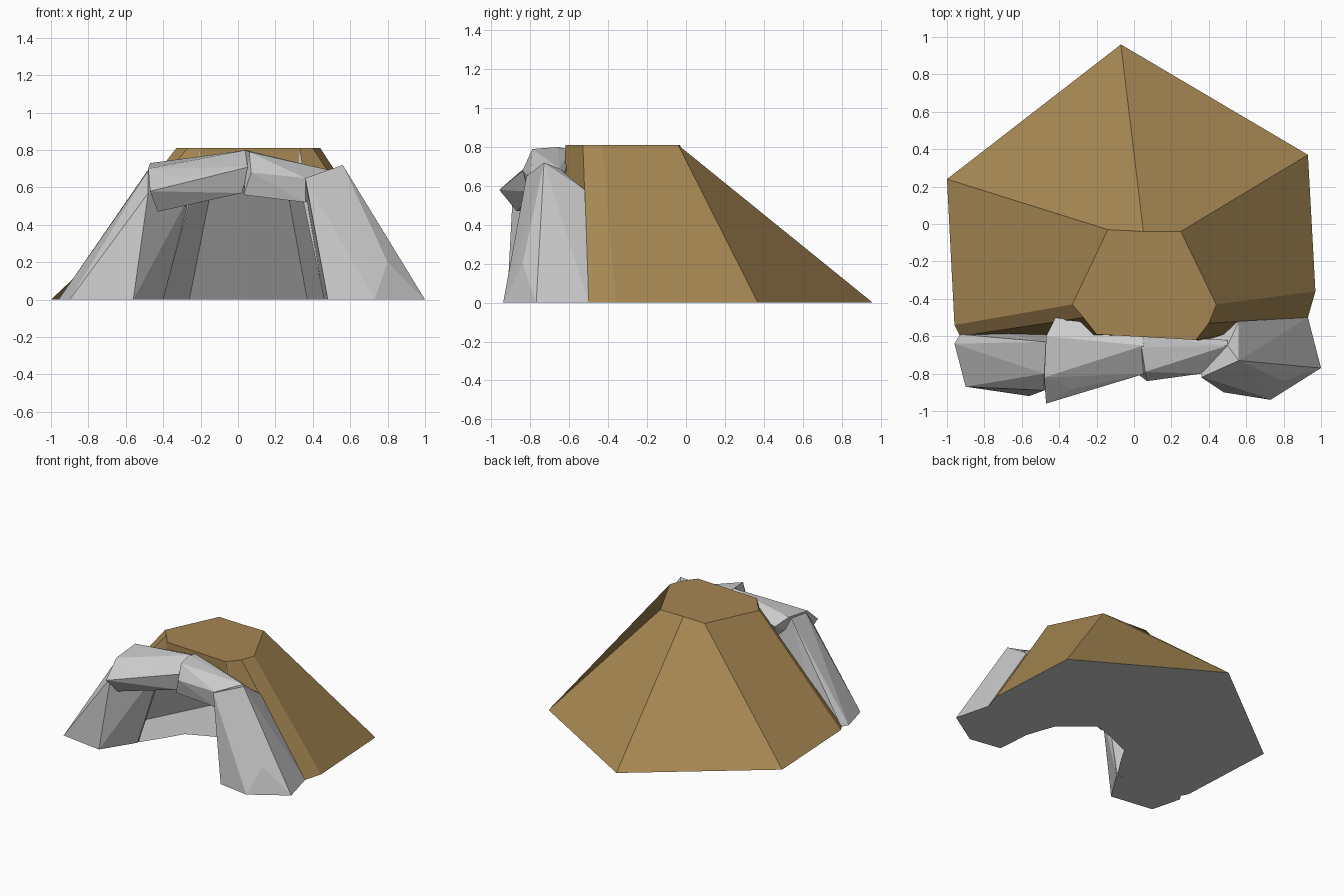
import bpy, bmesh

if "Cube" in bpy.data.objects:
    bpy.data.objects.remove(bpy.data.objects["Cube"])

earth = bpy.data.materials.new("earth")
earth.diffuse_color = (0.38, 0.24, 0.085, 1)
earth.use_nodes = True
earth.node_tree.nodes["Principled BSDF"].inputs["Base Color"].default_value = earth.diffuse_color


def add_object(name, bm, material=None):
    mesh = bpy.data.meshes.new(name)
    bm.to_mesh(mesh)
    bm.free()
    obj = bpy.data.objects.new(name, mesh)
    bpy.context.collection.objects.link(obj)
    if material:
        mesh.materials.append(material)
    return obj


def ring(bm, pts, z):
    return [bm.verts.new((x, y, z)) for x, y in pts]


def strip(bm, a, b):
    """Quads between two open rows of equal length."""
    for i in range(len(a) - 1):
        bm.faces.new((a[i], b[i], b[i + 1], a[i + 1]))


def rock(name, pts):
    """Faceted boulder: convex hull of its corner points."""
    bm = bmesh.new()
    for p in pts:
        bm.verts.new(p)
    res = bmesh.ops.convex_hull(bm, input=bm.verts)
    junk = [g for g in res["geom_interior"] if isinstance(g, bmesh.types.BMVert)]
    bmesh.ops.delete(bm, geom=junk, context='VERTS')
    bmesh.ops.recalc_face_normals(bm, faces=bm.faces)
    return add_object(name, bm)


# Rows run from the left side of the opening, round the back, to the right side
outer_base = [(-.40, -.66), (-.93, -.60), (-.96, -.54), (-1, .24), (-.07, .96),
              (.93, .37), (.97, -.36), (.93, -.50), (.46, -.64)]
outer_top = [(-.20, -.59), (-.27, -.50), (-.33, -.43), (-.14, -.03), (.05, -.04),
             (.25, -.04), (.44, -.43), (.40, -.53), (.33, -.62)]
inner_base = [(-.40, -.66), (-.48, -.50), (-.58, -.33), (-.26, .29), (.05, .295),
              (.37, .30), (.68, -.36), (.57, -.50), (.46, -.64)]
inner_top = [(-.22, -.60), (-.25, -.52), (-.30, -.43), (-.13, -.14), (.05, -.14),
             (.25, -.14), (.42, -.43), (.38, -.52), (.32, -.61)]
H, CEILING = .81, .66

# Earth mound: sloping sides, flat top and the band above the opening
bm = bmesh.new()
ob, ot = ring(bm, outer_base, 0), ring(bm, outer_top, H)
strip(bm, ob, ot)
bm.faces.new(ot[::-1])
lip = ring(bm, (inner_top[0], inner_top[-1]), CEILING)
bm.faces.new((ot[0], lip[0], lip[1], ot[-1]))
add_object("earth_mound", bm, earth)

# Hollow interior: walls, ceiling, side jambs and the flat underside rim
bm = bmesh.new()
ib, it = ring(bm, inner_base, 0), ring(bm, inner_top, CEILING)
strip(bm, it, ib)
bm.faces.new(it)
rim = [ib[0]] + ring(bm, outer_base[1:-1], 0) + [ib[-1]]
for i in range(len(ib) - 1):
    quad = list(dict.fromkeys((rim[i], rim[i + 1], ib[i + 1], ib[i])))
    bm.faces.new(quad)
corner = ring(bm, (outer_top[0], outer_top[-1]), H)
bm.faces.new((ib[0], it[0], corner[0]))
bm.faces.new((ib[-1], corner[1], it[-1]))
add_object("cave_lining", bm)

# Cave floor: a horseshoe with a hollowed front edge
floor_front = [(-.40, -.66), (-.30, -.51), (-.21, -.36), (-.05, -.29), (.05, -.25),
               (.15, -.22), (.38, -.41), (.42, -.52), (.46, -.64)]
bm = bmesh.new()
back, front = ring(bm, inner_base[1:-1], 0), ring(bm, floor_front[1:-1], 0)
strip(bm, front, back)
ends = ring(bm, (floor_front[0], floor_front[-1]), 0)
bm.faces.new((ends[0], back[0], front[0]))
bm.faces.new((ends[1], front[-1], back[-1]))
for f in bm.faces:
    f.normal_update()
    if f.normal.z < 0:
        f.normal_flip()
add_object("cave_floor", bm)

# Stone pillars beside the opening
rock("left_pillar", [
    (-.90, -.87, 0), (-.56, -.92, 0), (-.40, -.67, 0), (-.93, -.59, 0),
    (-.75, -.57, 0), (-.96, -.64, 0), (-.48, -.89, .57), (-.48, -.80, .69),
    (-.47, -.63, .71), (-.27, -.61, .50), (-.29, -.70, .50)])
rock("right_pillar", [
    (.48, -.90, 0), (.73, -.94, 0), (1.0, -.77, 0), (.93, -.50, 0),
    (.55, -.51, 0), (.46, -.64, 0), (.80, -.84, .20), (.56, -.73, .72),
    (.36, -.82, .65), (.56, -.52, .58), (.50, -.65, .69), (.36, -.64, .58)])

# Two stone slabs spanning the opening
rock("left_lintel", [
    (-.47, -.60, .73), (-.48, -.82, .70), (-.47, -.96, .58), (-.43, -.87, .47),
    (-.32, -.88, .65), (-.42, -.50, .68), (-.30, -.52, .70), (-.30, -.60, .50),
    (.05, -.65, .80), (.06, -.60, .78), (.06, -.80, .71), (.02, -.78, .57),
    (.03, -.62, .60)])
rock("right_lintel", [
    (.04, -.66, .80), (.06, -.79, .79), (.07, -.84, .68), (.03, -.81, .56),
    (.05, -.60, .79), (.05, -.62, .58), (.50, -.65, .69), (.50, -.62, .67),
    (.36, -.80, .65), (.36, -.78, .52), (.36, -.62, .53)])
